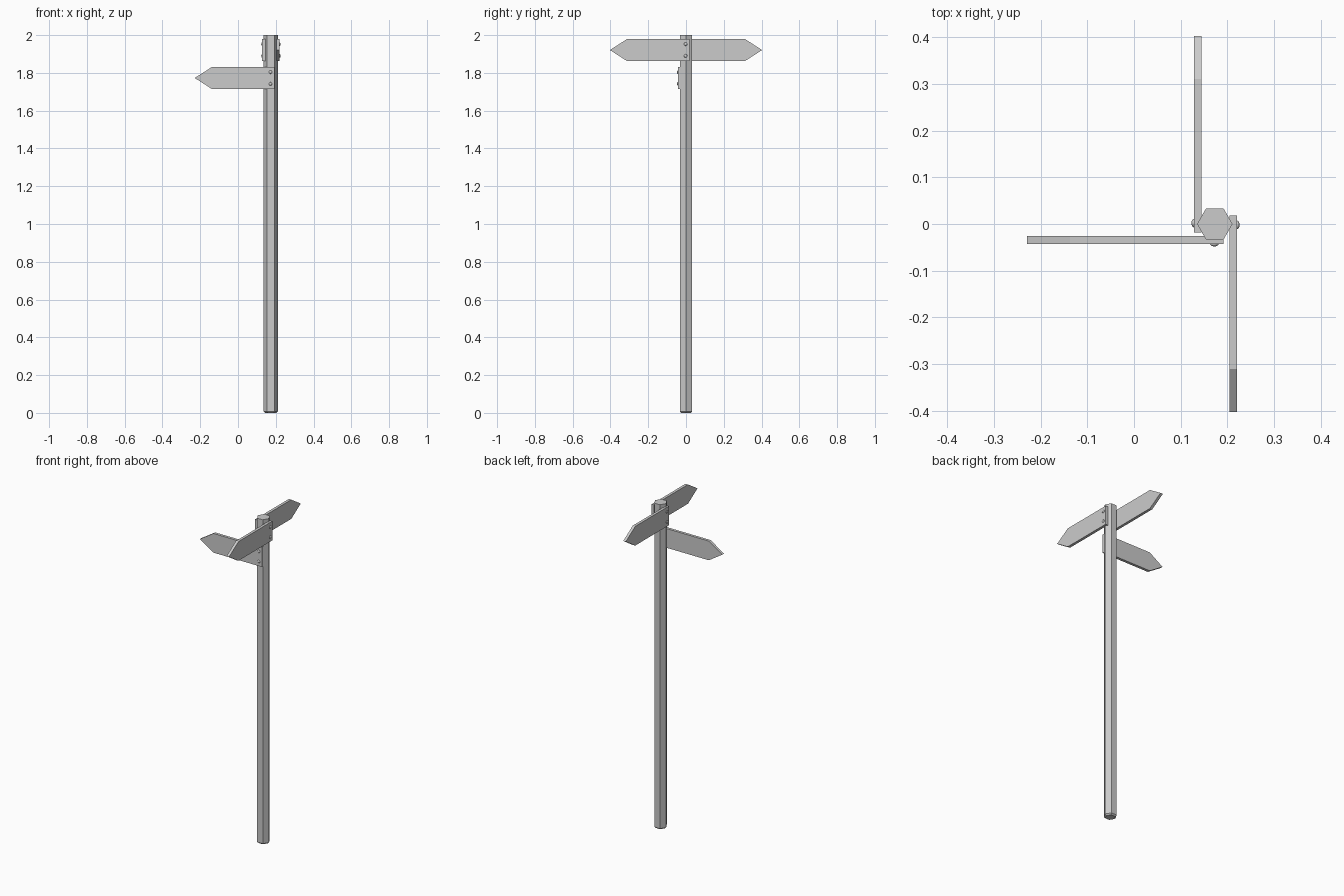
import bpy, bmesh, math
from mathutils import Matrix, Vector

if "Cube" in bpy.data.objects:
    bpy.data.objects.remove(bpy.data.objects["Cube"])

grey = bpy.data.materials.new("plain_grey")
grey.use_nodes = True
COLOUR = (0.6, 0.6, 0.6, 1)
grey.diffuse_color = COLOUR
grey.node_tree.nodes["Principled BSDF"].inputs["Base Color"].default_value = COLOUR

POST_X = 0.173
POST_R = 0.038


def add_object(name, bm):
    bmesh.ops.recalc_face_normals(bm, faces=bm.faces)
    mesh = bpy.data.meshes.new(name)
    bm.to_mesh(mesh)
    bm.free()
    mesh.materials.append(grey)
    obj = bpy.data.objects.new(name, mesh)
    bpy.context.collection.objects.link(obj)
    return obj


# Hexagonal post with a chamfered foot
bm = bmesh.new()
bmesh.ops.create_cone(bm, cap_ends=True, segments=6, radius1=POST_R, radius2=POST_R,
                      depth=2, matrix=Matrix.Translation((POST_X, 0, 1)) @ Matrix.Rotation(math.pi / 6, 4, "Z"))
# Turn the corners to point along x
corner = max(bm.verts, key=lambda v: v.co.x).co
turn = -math.atan2(corner.y, corner.x - POST_X)
bmesh.ops.rotate(bm, verts=bm.verts, cent=(POST_X, 0, 0), matrix=Matrix.Rotation(turn, 3, "Z"))
foot = [e for e in bm.edges if all(v.co.z < 0.01 for v in e.verts)]
bmesh.ops.bevel(bm, geom=foot, offset=0.008, segments=1, affect="EDGES")
add_object("post", bm)

# Sign outline: x runs from the butt end to the tip, z is the height
OUTLINE = [(-0.018, -0.059), (0.311, -0.059), (0.403, 0), (0.311, 0.059), (-0.018, 0.059)]
THICK = 0.017


def sign(name, place):
    """Pointed board; local -y is the outer face, local x points to the tip."""
    bm = bmesh.new()
    face = bm.faces.new([bm.verts.new((x, 0, z)) for x, z in OUTLINE])
    ext = bmesh.ops.extrude_face_region(bm, geom=[face])
    moved = [g for g in ext["geom"] if isinstance(g, bmesh.types.BMVert)]
    bmesh.ops.translate(bm, verts=moved, vec=(0, -THICK, 0))
    add_object(name + "_board", bm).matrix_world = place

    # Domed screw heads
    bm = bmesh.new()
    for z in (-0.031, 0.031):
        shape = Matrix.Translation((0.002, -THICK, z)) @ Matrix.Diagonal((0.009, 0.005, 0.009, 1))
        bmesh.ops.create_uvsphere(bm, u_segments=12, v_segments=8, radius=1,
                                  matrix=shape @ Matrix.Rotation(math.pi / 2, 4, "X"))
    for f in bm.faces:
        f.smooth = True
    add_object(name + "_screws", bm).matrix_world = place


def placed(x, y, z, angle):
    return Matrix.Translation((x, y, z)) @ Matrix.Rotation(math.radians(angle), 4, "Z")


# Outer faces look along -y, +x and -x; the front board points to -x
sign("left_sign", placed(0.204, 0, 1.921, -90) @ Matrix.Diagonal((1, -1, 1, 1)))
sign("right_sign", placed(0.145, 0, 1.921, 90) @ Matrix.Diagonal((1, -1, 1, 1)))
sign("front_sign", placed(0.174, -0.026, 1.773, 0) @ Matrix.Diagonal((-1, 1, 1, 1)))
